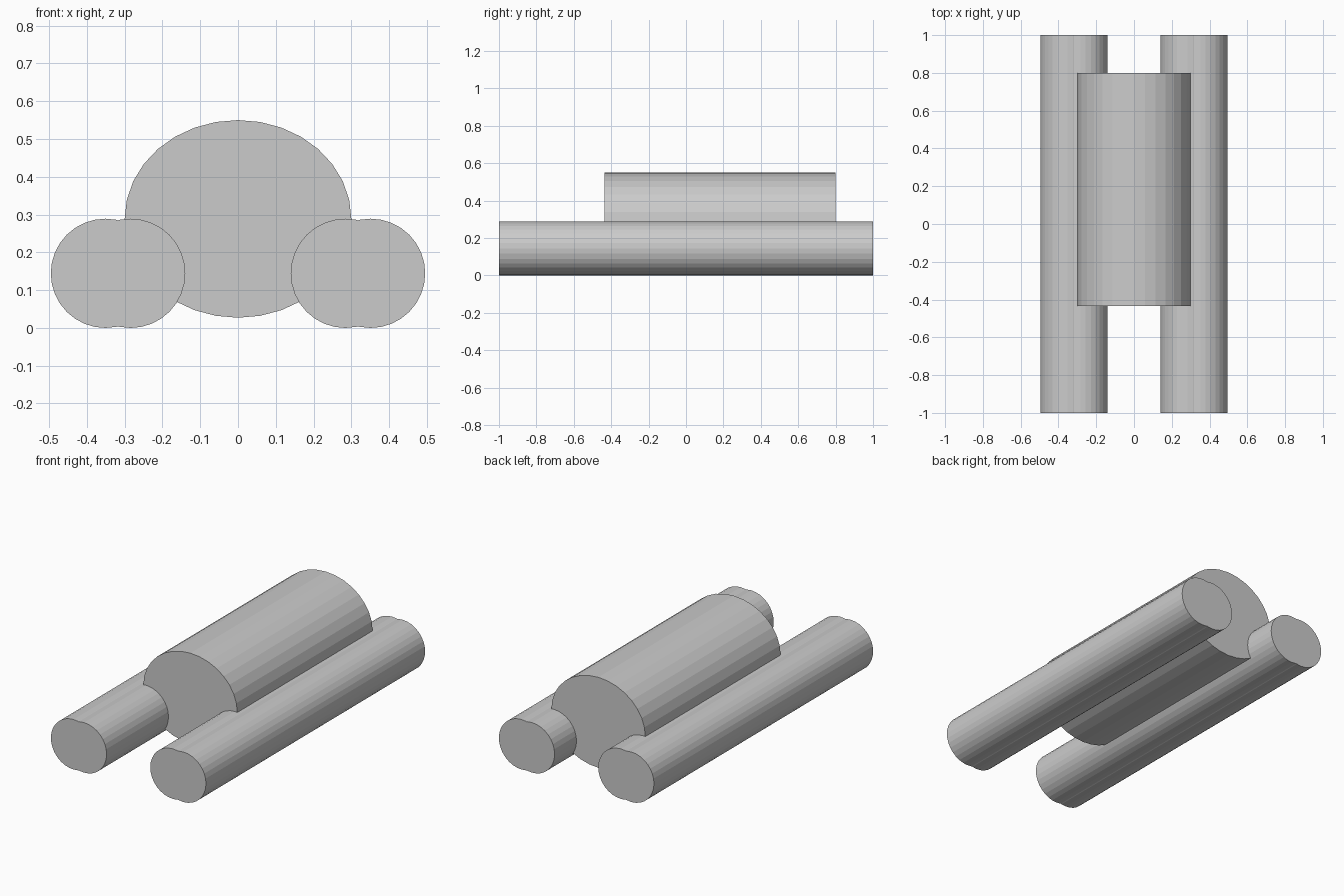
import bpy
from math import radians

if "Cube" in bpy.data.objects:
    bpy.data.objects.remove(bpy.data.objects["Cube"])


def rod(name, x, z, rx, rz, y0, y1):
    """Flat-shaded elliptical cylinder lying along y."""
    bpy.ops.mesh.primitive_cylinder_add(
        vertices=32, radius=1, depth=1,
        location=(x, (y0 + y1) / 2, z), rotation=(radians(90), 0, 0))
    ob = bpy.context.object
    ob.name = name
    ob.scale = (rx, rz, y1 - y0)
    bpy.ops.object.transform_apply(location=False, rotation=True, scale=True)
    return ob


# Central body, slightly squashed
rod("body", 0, 0.2885, 0.30, 0.2615, -0.435, 0.80)

# Paired overlapping tubes on each side
R = 0.1445
for side, s in (("left", -1), ("right", 1)):
    rod(f"{side}_outer_tube", s * 0.351, R, R, R, -1, 1)
    rod(f"{side}_inner_tube", s * 0.284, R, R, R, -1, 1)
